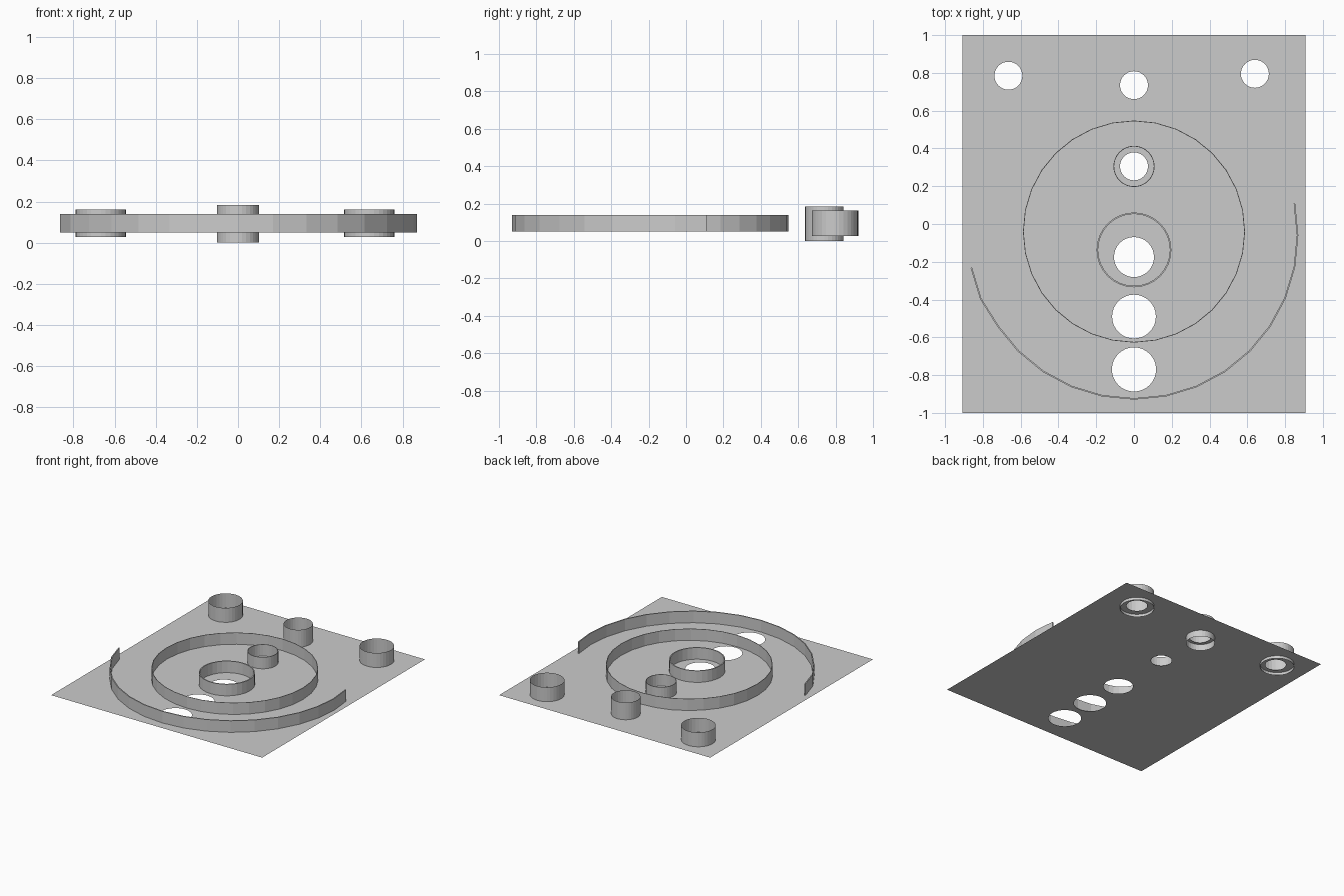
import bpy, bmesh
from math import sin, cos, pi, radians

if "Cube" in bpy.data.objects:
    bpy.data.objects.remove(bpy.data.objects["Cube"])

PLATE_Z = 0.05
RING_TOP = 0.14


def finish(bm, name):
    me = bpy.data.meshes.new(name)
    bm.to_mesh(me)
    bm.free()
    ob = bpy.data.objects.new(name, me)
    bpy.context.collection.objects.link(ob)
    return ob


def loop_points(cx, cy, r, n=32):
    return [(cx + r * cos(2 * pi * i / n), cy + r * sin(2 * pi * i / n)) for i in range(n)]


def wall(name, pts, z0, z1, closed=True, thickness=0.0):
    """Upright strip following a path, optionally given thickness inwards."""
    bm = bmesh.new()
    low = [bm.verts.new((x, y, z0)) for x, y in pts]
    high = [bm.verts.new((x, y, z1)) for x, y in pts]
    n = len(pts)
    for i in range(n if closed else n - 1):
        j = (i + 1) % n
        bm.faces.new((low[i], low[j], high[j], high[i]))
    ob = finish(bm, name)
    if thickness:
        mod = ob.modifiers.new("thickness", 'SOLIDIFY')
        mod.thickness = thickness
        mod.offset = -1
    return ob


# Flat base plate with seven round holes
holes = [(-0.665, 0.785, 0.074), (0.64, 0.795, 0.074), (0, 0.735, 0.074),
         (0, 0.305, 0.074), (0, -0.175, 0.106), (0, -0.49, 0.116), (0, -0.77, 0.117)]
outlines = [[(-0.908, -1), (0.908, -1), (0.908, 1), (-0.908, 1)]]
outlines += [loop_points(*h) for h in holes]
bm = bmesh.new()
for pts in outlines:
    vs = [bm.verts.new((x, y, PLATE_Z)) for x, y in pts]
    for i in range(len(vs)):
        bm.edges.new((vs[i - 1], vs[i]))
bmesh.ops.triangle_fill(bm, use_beauty=True, edges=bm.edges[:], normal=(0, 0, 1))
for f in bm.faces:
    f.normal_update()
    if f.normal.z < 0:
        f.normal_flip()
finish(bm, "base_plate")

# Open post tubes passing through the plate
for name, x, y, r, z0, z1 in [("left_post_tube", -0.667, 0.8, 0.122, 0.028, 0.162),
                              ("right_post_tube", 0.638, 0.795, 0.122, 0.028, 0.162),
                              ("middle_post_tube", 0, 0.74, 0.103, 0.0, 0.184)]:
    wall(name, loop_points(x, y, r), z0, z1)

# Upright rings standing on the plate
wall("large_ring", loop_points(0, -0.04, 0.588), PLATE_Z, RING_TOP, thickness=0.004)
wall("hub_ring", loop_points(0, -0.137, 0.198), PLATE_Z, RING_TOP, thickness=0.008)
wall("small_ring", loop_points(0, 0.305, 0.109), PLATE_Z, RING_TOP, thickness=0.004)

# Open outer rail, splaying slightly outwards at its left end
arc = []
for i in range(-7, 10):
    a = radians(-90 + 11.25 * i)
    r = 0.87 + (0.012 if i < -5 else 0)
    arc.append((r * cos(a), -0.06 + r * sin(a)))
wall("outer_rail", arc, PLATE_Z, RING_TOP, closed=False, thickness=0.008)
